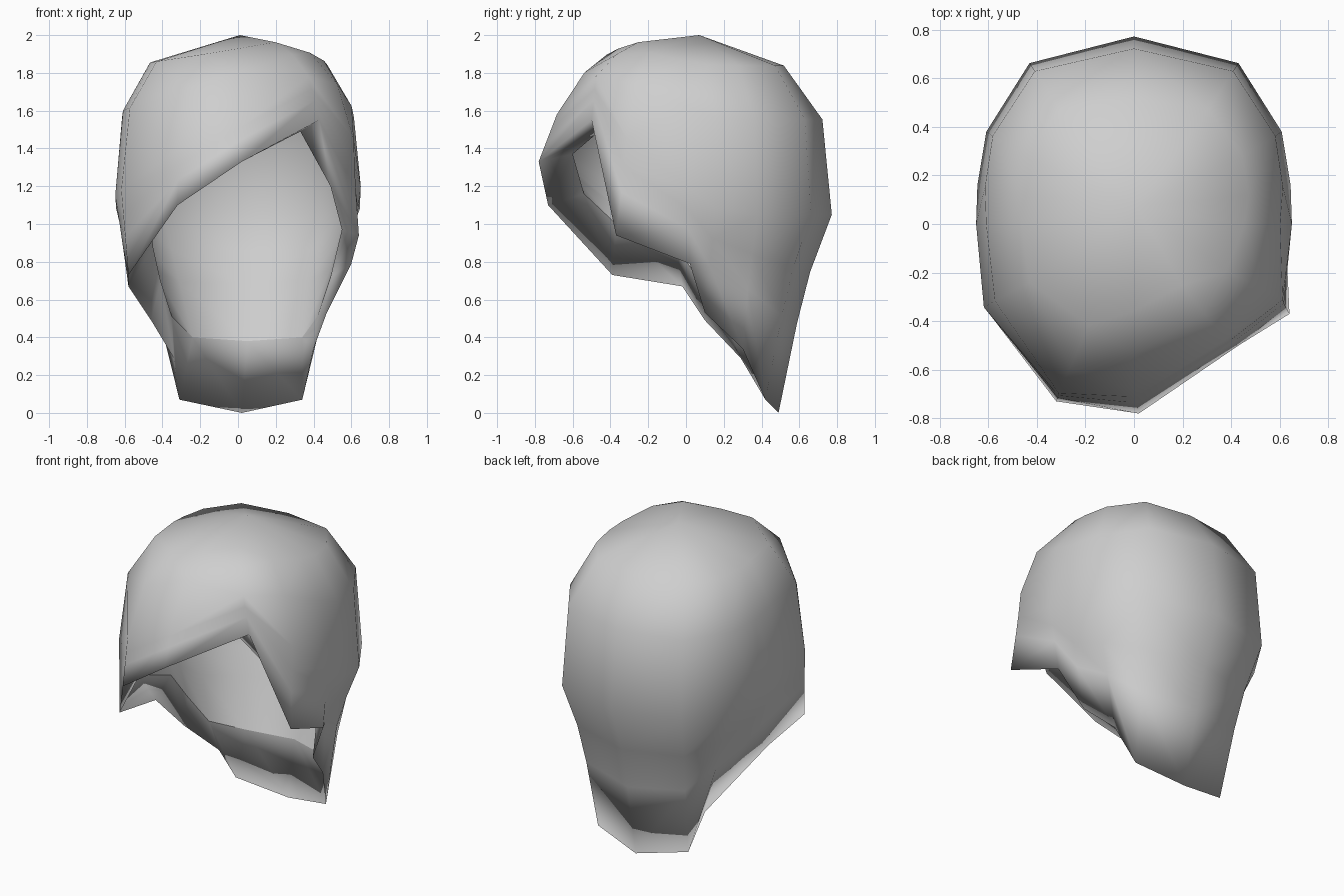
import bpy, bmesh, math
from mathutils import Vector

if "Cube" in bpy.data.objects:
    bpy.data.objects.remove(bpy.data.objects["Cube"])

mat = bpy.data.materials.new("mid grey")
mat.use_nodes = True
grey = (0.62, 0.62, 0.62, 1.0)
mat.diffuse_color = grey
mat.node_tree.nodes["Principled BSDF"].inputs["Base Color"].default_value = grey

# Columns around the head: azimuth in degrees, height of the belt where the
# skull ends, point on the outer hem, point on the inner hem
COLUMNS = [
    (-90, 1.58, (0.02, -0.78, 1.33), (0.02, -0.60, 1.37)),    # fringe middle
    (-52, 1.78, (0.43, -0.50, 1.55), (0.33, -0.46, 1.49)),    # parting notch
    (-27, 1.45, (0.64, -0.37, 0.94), (0.49, -0.28, 1.20)),    # left temple tip
    (0, 1.20, (0.60, 0.02, 0.79), (0.55, -0.02, 0.97)),
    (14, 1.08, (0.47, 0.10, 0.53), (0.49, 0.10, 0.72)),
    (32, 1.05, (0.40, 0.30, 0.34), (0.42, 0.22, 0.51)),
    (57, 1.05, (0.34, 0.42, 0.07), (0.34, 0.39, 0.40)),
    (90, 1.05, (0.02, 0.49, 0.00), (0.05, 0.51, 0.38)),       # nape
    (123, 1.05, (-0.31, 0.42, 0.07), (-0.24, 0.42, 0.40)),
    (148, 1.05, (-0.34, 0.29, 0.29), (-0.35, 0.20, 0.51)),
    (166, 1.08, (-0.46, 0.10, 0.49), (-0.41, 0.07, 0.70)),
    (180, 1.15, (-0.58, -0.02, 0.67), (-0.45, -0.05, 0.88)),
    (209, 1.18, (-0.58, -0.39, 0.73), (-0.46, -0.37, 1.00)),  # right cheek
    (246, 1.40, (-0.32, -0.73, 1.10), (-0.30, -0.54, 1.16)),
]
CENTRE = Vector((0, 0, 1.1))
APEX = Vector((0.01, 0.07, 2.0))
LINING = Vector((0.925, 0.955, 0.93))


def skull(azimuth, z):
    """Point of the rounded skull at an azimuth and height."""
    c, s = math.cos(math.radians(azimuth)), math.sin(math.radians(azimuth))
    ry = 0.78 if s > 0 else 0.75
    r = (abs(c / 0.65) ** 2.65 + abs(s / ry) ** 2.65) ** (-1 / 2.65)
    e = 2.25 + 0.4 * abs(c)
    r *= (1 - (abs(z - 1.2) / 0.8) ** e) ** (1 / e)
    return Vector((c * r, s * r, z))


def inward(p):
    return CENTRE + (p - CENTRE) * LINING


def column(azimuth, belt, hem, lining):
    """Points from crown to hem, for the outer surface or the lining."""
    pts = [skull(azimuth, 2 - (2 - belt) * f) for f in (0.17, 0.47, 1.0)]
    if lining:
        pts = [inward(p) for p in pts]
    hem, start = Vector(hem), pts[-1]
    pull = 1 - (0 if lining else 0.08 * max(0, belt - hem.z - 0.45))
    for f in (0.29, 0.55):
        p = start.lerp(hem, f)
        pts.append(Vector((p.x * pull, p.y * pull, p.z)))
    return pts + [hem]


def loft(bm, apex, columns):
    """Skin the columns into a cap of triangles split along the fuller diagonal."""
    top = bm.verts.new(apex)
    grid = [[bm.verts.new(p) for p in col] for col in columns]
    for i, a in enumerate(grid):
        b = grid[(i + 1) % len(grid)]
        bm.faces.new((top, a[0], b[0]))
        for j in range(len(a) - 1):
            p, q, r, s = a[j], a[j + 1], b[j + 1], b[j]
            pr = ((p.co + r.co) / 2 - CENTRE).length
            qs = ((q.co + s.co) / 2 - CENTRE).length
            tris = ((p, q, r), (p, r, s)) if pr > qs else ((p, q, s), (q, r, s))
            for t in tris:
                bm.faces.new(t)
    return grid


bm = bmesh.new()
# Outer hair surface and its lining
outer = loft(bm, APEX, [column(a, z, o, False) for a, z, o, _ in COLUMNS])
inner = loft(bm, inward(APEX), [column(a, z, i, True) for a, z, _, i in COLUMNS])

# Hem joining the two layers, creased along the lining
n = len(outer)
for i in range(n):
    k = (i + 1) % n
    bm.faces.new((outer[i][-1], inner[i][-1], inner[k][-1], outer[k][-1]))
    bm.edges.get((inner[i][-1], inner[k][-1])).smooth = False
for f in bm.faces:
    f.smooth = True
bmesh.ops.recalc_face_normals(bm, faces=bm.faces)

mesh = bpy.data.meshes.new("hair")
bm.to_mesh(mesh)
bm.free()
mesh.materials.append(mat)
hair = bpy.data.objects.new("hair", mesh)
bpy.context.collection.objects.link(hair)
